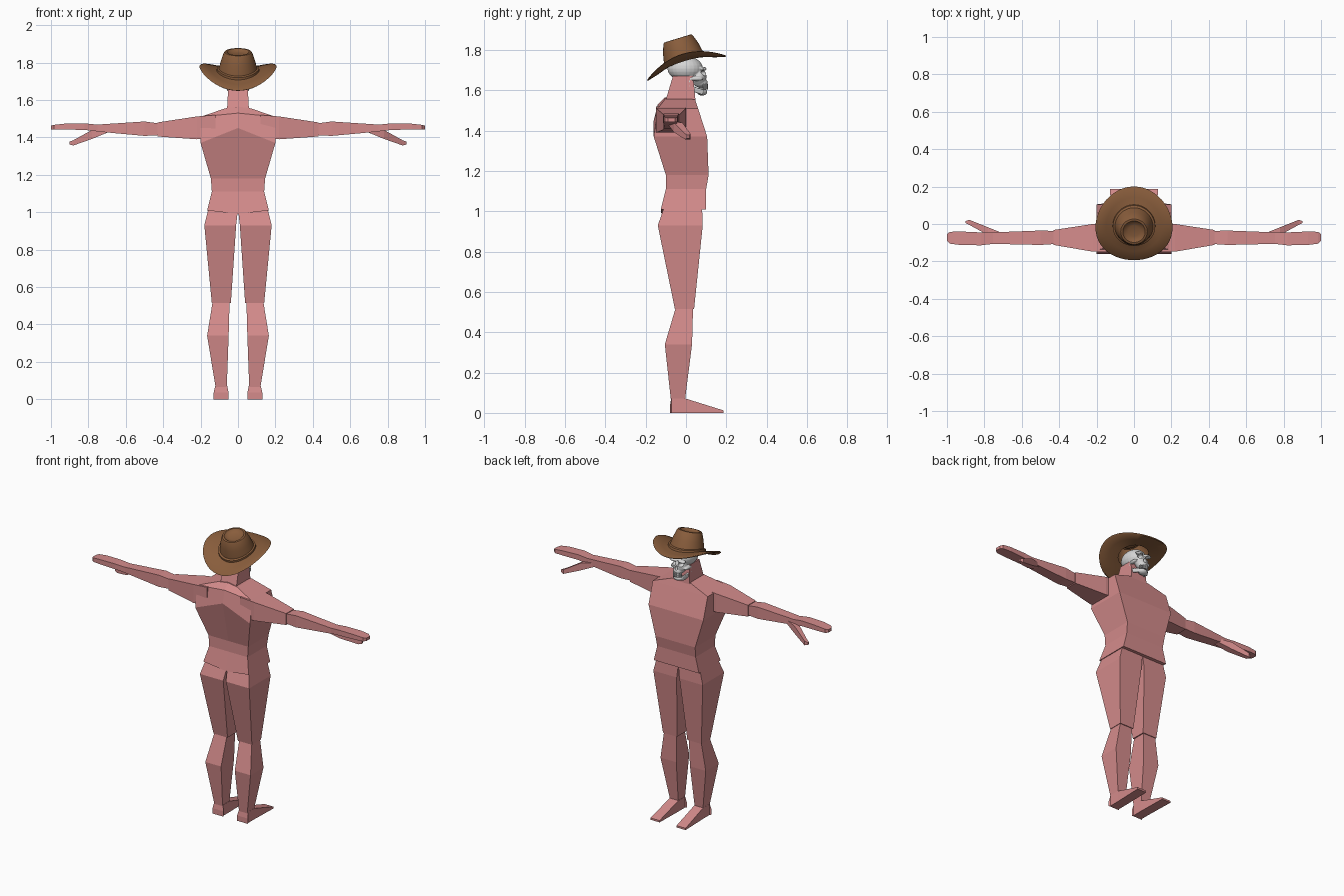
import bpy, bmesh, math
from mathutils import Matrix, Vector

if "Cube" in bpy.data.objects:
    bpy.data.objects.remove(bpy.data.objects["Cube"])


def material(name, rgb):
    m = bpy.data.materials.new(name)
    m.use_nodes = True
    m.diffuse_color = (*rgb, 1)
    m.node_tree.nodes["Principled BSDF"].inputs["Base Color"].default_value = (*rgb, 1)
    return m


SKIN = material("skin pink", (0.66, 0.26, 0.26))
LEATHER = material("brown leather", (0.25, 0.11, 0.045))
BONE = material("bone white", (0.66, 0.66, 0.66))


def finish(name, bm, mat, mirror=False):
    bmesh.ops.recalc_face_normals(bm, faces=bm.faces)
    me = bpy.data.meshes.new(name)
    bm.to_mesh(me)
    bm.free()
    me.materials.append(mat)
    ob = bpy.data.objects.new(name, me)
    bpy.context.collection.objects.link(ob)
    if mirror:
        ob.modifiers.new("Mirror", 'MIRROR')
    return ob


def skin_rings(bm, rings):
    """Join equal-sized point rings into a closed tube."""
    loops = [[bm.verts.new(p) for p in ring] for ring in rings]
    n = len(loops[0])
    for a, b in zip(loops, loops[1:]):
        for i in range(n):
            j = (i + 1) % n
            bm.faces.new((a[i], a[j], b[j], b[i]))
    bm.faces.new(loops[0])
    bm.faces.new(loops[-1])


def box_ring(axis, at, u0, u1, v0, v1):
    ring = []
    for u, v in ((u0, v0), (u1, v0), (u1, v1), (u0, v1)):
        p = [u, v]
        p.insert("xyz".index(axis), at)
        ring.append(p)
    return ring


def limb(name, axis, sections, mirror=True):
    bm = bmesh.new()
    skin_rings(bm, [box_ring(axis, *s) for s in sections])
    return finish(name, bm, SKIN, mirror)


# Torso: six-point rings, with the centre of the back raised into a peak
bm = bmesh.new()
rings = []
for z, w, back, front, peak in ((1.01, .165, -.125, .10, -.02), (1.11, .14, -.10, .10, 0),
                                (1.18, .145, -.10, .112, 0), (1.37, .20, -.16, .105, .08),
                                (1.51, .20, -.14, .06, .02), (1.555, .07, -.105, .045, .01)):
    rings.append([(-w, back, z), (0, back, z + peak), (w, back, z),
                  (w, front, z), (0, front, z), (-w, front, z)])
skin_rings(bm, rings)
finish("torso", bm, SKIN)

# Neck leans toward the face
limb("neck", "z", ((1.52, -.06, .06, -.11, .05), (1.67, -.052, .052, -.065, .035)), False)

# Arms: sections run outward along x as (x, y range, z range)
limb("upper_arm", "x", ((.12, -.15, .0, 1.40, 1.52), (.22, -.148, .0, 1.39, 1.512),
                        (.43, -.112, -.032, 1.405, 1.48)))
limb("forearm", "x", ((.425, -.107, -.037, 1.412, 1.475), (.50, -.112, -.035, 1.408, 1.485),
                      (.76, -.106, -.045, 1.432, 1.468)))
limb("hand", "x", ((.75, -.106, -.045, 1.432, 1.468), (.82, -.114, -.045, 1.44, 1.475),
                   (.93, -.112, -.04, 1.442, 1.473), (.985, -.105, -.042, 1.442, 1.467),
                   (1.0, -.09, -.055, 1.443, 1.462)))
limb("thumb", "x", ((.70, -.085, -.05, 1.425, 1.45), (.78, -.06, -.018, 1.392, 1.44),
                    (.88, -.005, .022, 1.357, 1.385), (.90, .005, .016, 1.362, 1.378)))

# Legs: sections run upward as (z, x range, y range)
limb("thigh", "z", ((.515, .038, .14, -.055, .04), (.93, .010, .18, -.14, .083),
                    (1.01, .001, .16, -.112, .08)))
limb("shin", "z", ((.065, .06, .12, -.075, -.005), (.34, .05, .165, -.105, .03),
                   (.525, .045, .135, -.05, .035)))
limb("foot", "y", ((-.08, .05, .13, 0, .035), (-.073, .058, .122, 0, .072),
                   (-.005, .058, .122, 0, .072), (.187, .062, .128, 0, .012)))


# Skull
def ball(bm, center, size, seg=24):
    m = Matrix.Translation(center) @ Matrix.Diagonal((*size, 1))
    bmesh.ops.create_uvsphere(bm, u_segments=seg, v_segments=seg // 2, radius=1, matrix=m)


bm = bmesh.new()
ball(bm, (0, -.004, 1.708), (.066, .088, .062))            # braincase
ball(bm, (0, .066, 1.665), (.046, .036, .045))             # face
ball(bm, (0, .072, 1.638), (.032, .036, .024))             # upper jaw
ball(bm, (0, .080, 1.592), (.032, .026, .018))             # chin
for s in (-1, 1):
    ball(bm, (s * .048, .052, 1.658), (.013, .034, .011))  # cheekbone
    ball(bm, (s * .030, .086, 1.706), (.028, .016, .010))  # brow
    ball(bm, (s * .044, .018, 1.638), (.010, .017, .034))  # jaw branch
    bar = Matrix.Translation((s * .040, .048, 1.602)) @ Matrix.Rotation(-.3, 4, 'X') \
        @ Matrix.Rotation(s * .25, 4, 'Z') @ Matrix.Diagonal((.012, .08, .026, 1))
    bmesh.ops.create_cube(bm, size=1, matrix=bar)          # jaw bar
skull = finish("skull", bm, BONE)
remesh = skull.modifiers.new("Fuse", 'REMESH')
remesh.mode = 'VOXEL'
remesh.voxel_size = .004

# Hollows cut for the eyes, nose and temples
bm = bmesh.new()
ball(bm, (0, .105, 1.662), (.010, .022, .015), 16)
for s in (-1, 1):
    ball(bm, (s * .026, .098, 1.686), (.017, .032, .015), 16)
    ball(bm, (s * .073, .056, 1.690), (.018, .022, .020), 16)
hollows = finish("skull_hollow_cutter", bm, BONE)
hollows.hide_render = True
cut = skull.modifiers.new("Hollows", 'BOOLEAN')
cut.operation = 'DIFFERENCE'
cut.solver = 'EXACT'
cut.object = hollows
bpy.context.view_layer.objects.active = skull
for name in ("Fuse", "Hollows"):
    bpy.ops.object.modifier_apply(modifier=name)
bpy.data.objects.remove(hollows)

# Two curved rows of teeth
bm = bmesh.new()
for z in (1.624, 1.610):
    for i in range(-4, 5):
        a = i * .26
        m = Matrix.Translation((.031 * math.sin(a), .072 + .034 * math.cos(a), z)) \
            @ Matrix.Rotation(-a, 4, 'Z') @ Matrix.Diagonal((.0068, .008, .0125, 1))
        bmesh.ops.create_cube(bm, size=1, matrix=m)
finish("teeth", bm, BONE)

# Hat: revolved profile, brim bent into a saddle, then tipped back
PROFILE = ((.092, .0), (.150, -.003), (.200, -.002), (.206, .003), (.200, .007),
           (.150, .006), (.114, .008), (.113, .020), (.102, .023), (.092, .068),
           (.077, .112), (.071, .120), (.060, .121), (.052, .112), (.030, .106))
N = 48
tilt = Matrix.Translation((0, -.006, 1.742)) @ Matrix.Rotation(math.radians(17), 4, 'X')
bm = bmesh.new()
loops = []
for r, z in PROFILE:
    loop = []
    for i in range(N):
        a = math.tau * i / N
        bend = .036 * math.cos(2 * a) * max(0, (r - .08) / .126) if z < .05 else 0
        loop.append(bm.verts.new(tilt @ Vector((r * math.cos(a), r * math.sin(a), z + bend))))
    loops.append(loop)
for a, b in zip(loops, loops[1:]):
    for i in range(N):
        j = (i + 1) % N
        bm.faces.new((a[i], a[j], b[j], b[i]))
bm.faces.new(loops[-1])
hat = finish("hat", bm, LEATHER)

# Smooth shading on the rounded parts
for ob in bpy.context.view_layer.objects:
    ob.select_set(ob in (hat, skull))
bpy.context.view_layer.objects.active = hat
bpy.ops.object.shade_smooth_by_angle(angle=math.radians(40))
